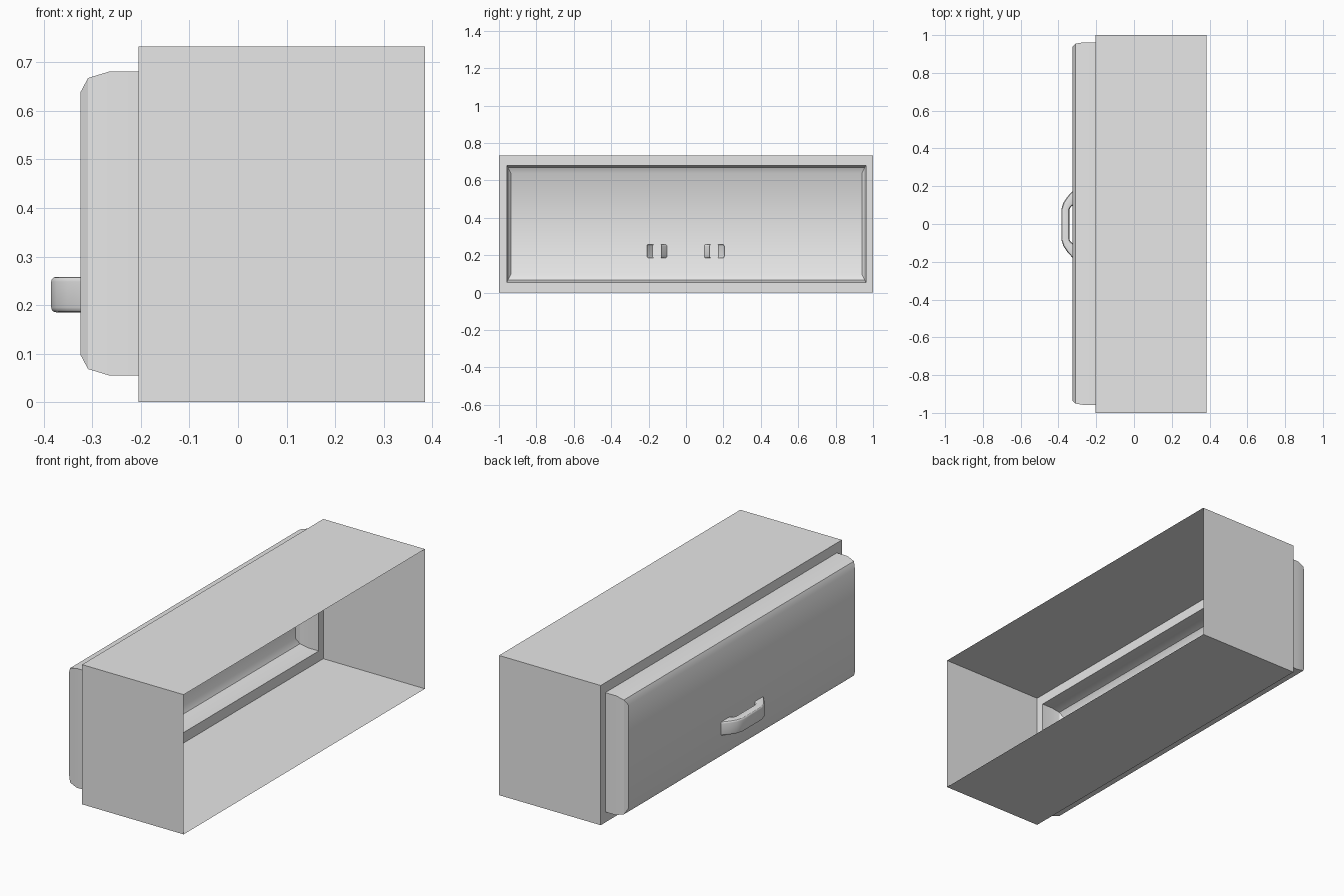
import bpy, bmesh, math

cube = bpy.data.objects.get("Cube")
if cube:
    bpy.data.objects.remove(cube, do_unlink=True)

# Single plain grey
grey = bpy.data.materials.new("plain_grey")
grey.use_nodes = True
grey.diffuse_color = (0.8, 0.8, 0.8, 1)
bsdf = next(n for n in grey.node_tree.nodes if n.type == 'BSDF_PRINCIPLED')
bsdf.inputs["Base Color"].default_value = (0.8, 0.8, 0.8, 1)


def loft(name, rings, cap_end=False):
    """Skin a row of closed rings into an open shell."""
    bm = bmesh.new()
    rows = [[bm.verts.new(p) for p in ring] for ring in rings]
    n = len(rows[0])
    for a, b in zip(rows, rows[1:]):
        for k in range(n):
            j = (k + 1) % n
            bm.faces.new((a[k], a[j], b[j], b[k]))
    if cap_end:
        bm.faces.new(rows[-1])
    bmesh.ops.recalc_face_normals(bm, faces=bm.faces)
    mesh = bpy.data.meshes.new(name)
    bm.to_mesh(mesh)
    bm.free()
    mesh.materials.append(grey)
    obj = bpy.data.objects.new(name, mesh)
    bpy.context.collection.objects.link(obj)
    bpy.ops.object.select_all(action='DESELECT')
    obj.select_set(True)
    bpy.context.view_layer.objects.active = obj
    bpy.ops.object.shade_smooth_by_angle(angle=math.radians(30))
    return obj


def rect(x, half_y, half_z, mid_y, mid_z):
    return [(x, mid_y + sy * half_y, mid_z + sz * half_z)
            for sy, sz in ((-1, -1), (1, -1), (1, 1), (-1, 1))]


# Thin box, open at the rear, with a rim around the front opening
BACK, FACE = 0.385, -0.205
panel_mid = (0.002, 0.368)
opening = rect(FACE, 0.96, 0.313, *panel_mid)
loft("cabinet_box", [rect(BACK, 1, 0.3665, 0, 0.3665),
                     rect(FACE, 1, 0.3665, 0, 0.3665), opening])

# Hollow raised front with a bevelled edge
loft("drawer_front", [opening,
                      rect(-0.266, 0.96, 0.313, *panel_mid),
                      rect(-0.309, 0.953, 0.300, *panel_mid),
                      rect(-0.325, 0.938, 0.270, *panel_mid)], cap_end=True)

# Bowed pull handle: outer and inner (x, y) at each station of one half
half = [((-0.295, 0.207), (-0.295, 0.128)),
        ((-0.325, 0.177), (-0.325, 0.100)),
        ((-0.352, 0.147), (-0.333, 0.093)),
        ((-0.374, 0.115), (-0.338, 0.087)),
        ((-0.385, 0.080), (-0.341, 0.080))]
mirrored = [((o[0], -o[1]), (i[0], -i[1])) for o, i in reversed(half)]
MID_Z, HALF_Z, ROUND = 0.2215, 0.0365, 0.01


def handle_section(outer, inner):
    """Rounded rectangle spanning from the outer to the inner curve."""
    depth = math.dist(outer, inner)
    ring = []
    for corner, (sd, sz) in enumerate(((1, 1), (-1, 1), (-1, -1), (1, -1))):
        for step in range(4):
            a = math.radians(90 * corner + 30 * step)
            d = sd * (depth / 2 - ROUND) + ROUND * math.cos(a)
            z = sz * (HALF_Z - ROUND) + ROUND * math.sin(a)
            t = 0.5 - d / depth
            x, y = (o + (i - o) * t for o, i in zip(outer, inner))
            ring.append((x, y - 0.002, MID_Z + z))
    return ring


loft("pull_handle", [handle_section(o, i) for o, i in half + mirrored])
